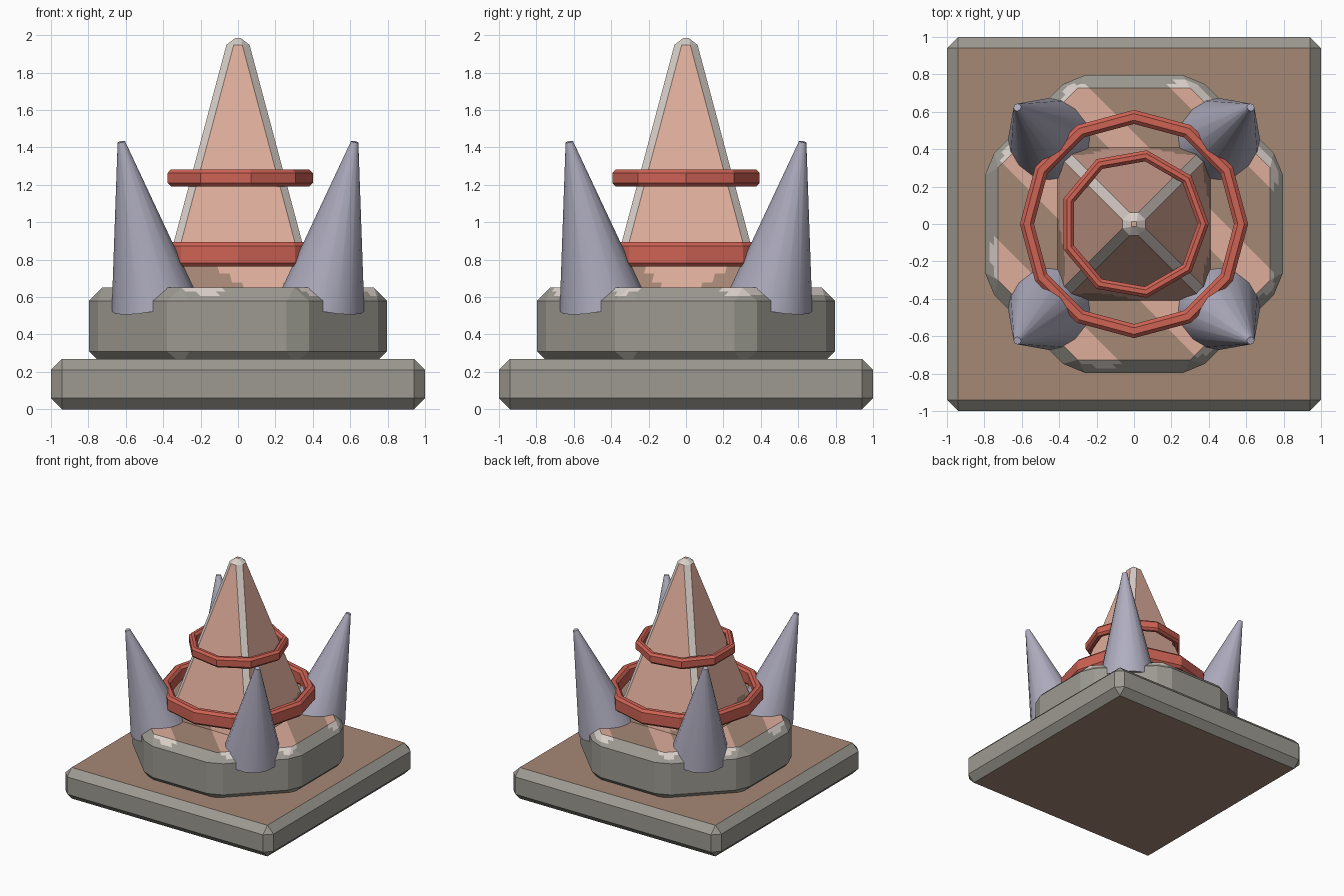
import bpy, bmesh, math
from mathutils import Vector

if "Cube" in bpy.data.objects:
    bpy.data.objects.remove(bpy.data.objects["Cube"])


def material(name, rgb):
    lin = [(c / 255 / 12.92) if c < 10 else ((c / 255 + 0.055) / 1.055) ** 2.4 for c in rgb]
    m = bpy.data.materials.new(name)
    m.diffuse_color = (*lin, 1)
    m.use_nodes = True
    m.node_tree.nodes["Principled BSDF"].inputs["Base Color"].default_value = m.diffuse_color
    return m


STONE = [material("brown_face", (166, 136, 118)), material("grey_trim", (156, 154, 145)),
         material("pink_face", (222, 173, 155)), material("pale_trim", (218, 208, 202))]
RED = material("red_ring", (206, 98, 84))
STEEL = material("steel_spike", (176, 174, 192))


def finish(name, bm, mats):
    bmesh.ops.recalc_face_normals(bm, faces=bm.faces)
    me = bpy.data.meshes.new(name)
    bm.to_mesh(me)
    bm.free()
    for m in mats:
        me.materials.append(m)
    ob = bpy.data.objects.new(name, me)
    bpy.context.collection.objects.link(ob)
    return ob


PERIOD, SHIFT = 0.65, 0.38


def is_light(p):
    # wavy border between the dark lower stone and the pale upper stone
    wave = math.cos(2 * math.pi * (p.x + p.y - SHIFT) / PERIOD)
    return p.z - 0.70 + 0.1 * wave > 0


def stone_block(name, sides, low, high, z0, z1, bevel, grey_sides, streaks):
    # low and high are the half widths at the bottom and the top
    bm = bmesh.new()
    k = 1 / math.cos(math.pi / sides)
    bmesh.ops.create_cone(bm, cap_ends=True, segments=sides, radius1=low * k,
                          radius2=high * k, depth=z1 - z0)
    turn = math.pi / sides
    # make the flats face the axes whatever the start angle of the primitive
    v = bm.verts[:][0].co
    turn -= math.atan2(v.y, v.x)
    for v in bm.verts:
        x, y = v.co.x, v.co.y
        v.co = (x * math.cos(turn) - y * math.sin(turn),
                x * math.sin(turn) + y * math.cos(turn), v.co.z + (z0 + z1) / 2)
    bm.normal_update()
    for f in bm.faces:
        f.material_index = 1 if grey_sides and abs(f.normal.z) < 0.5 else 0
    res = bmesh.ops.bevel(bm, geom=bm.edges[:], offset=bevel, segments=1,
                          affect='EDGES', profile=0.5, clamp_overlap=False)
    for f in res["faces"]:
        f.material_index = 1
    if streaks:
        step = PERIOD / 12
        cuts = [((SHIFT + i * step) / 2, 0) for i in range(-40, 28)]
        for s, _ in cuts:
            bmesh.ops.bisect_plane(bm, geom=bm.verts[:] + bm.edges[:] + bm.faces[:],
                                   plane_co=(s, s, 0), plane_no=Vector((1, 1, 0)).normalized())
        for i in range(9):
            bmesh.ops.bisect_plane(bm, geom=bm.verts[:] + bm.edges[:] + bm.faces[:],
                                   plane_co=(0, 0, 0.605 + i * 0.024), plane_no=(0, 0, 1))
        for f in bm.faces:
            if is_light(f.calc_center_median()):
                f.material_index += 2
    return finish(name, bm, STONE)


def ring(name, n, outer, inner, z0, z1, b):
    # bevelled rectangular section swept round n corners
    sec = [(outer, z0 + b), (outer, z1 - b), (outer - b, z1), (inner + b, z1),
           (inner, z1 - b), (inner, z0 + b), (inner + b, z0), (outer - b, z0)]
    bm = bmesh.new()
    loops = []
    for i in range(n):
        a = 2 * math.pi * i / n
        loops.append([bm.verts.new((r * math.cos(a), r * math.sin(a), z)) for r, z in sec])
    for i in range(n):
        p, q = loops[i], loops[(i + 1) % n]
        for j in range(8):
            k = (j + 1) % 8
            bm.faces.new((p[j], q[j], q[k], p[k]))
    return finish(name, bm, [RED])


def spike(name, sx, sy):
    # cone leaning outward along the diagonal
    base, tip = Vector((sx * 0.448, sy * 0.448, 0.57)), Vector((sx * 0.624, sy * 0.624, 1.43))
    axis = tip - base
    bm = bmesh.new()
    bmesh.ops.create_cone(bm, cap_ends=True, segments=16, radius1=0.232, radius2=0.02,
                          depth=axis.length)
    mat = axis.to_track_quat('Z', 'Y').to_matrix()
    for v in bm.verts:
        v.co = mat @ v.co + (base + tip) / 2
    ob = finish(name, bm, [STEEL])
    bpy.ops.object.select_all(action='DESELECT')
    ob.select_set(True)
    bpy.context.view_layer.objects.active = ob
    bpy.ops.object.shade_smooth_by_angle(angle=math.radians(40))


# stone parts
stone_block("base_slab", 4, 1.0, 1.0, 0.0, 0.27, 0.06, True, False)
stone_block("octagonal_tier", 8, 0.797, 0.797, 0.24, 0.65, 0.07, True, True)
stone_block("spire", 4, 0.448, 0.052, 0.5, 1.985, 0.038, False, True)

# red rings
ring("lower_ring", 12, 0.61, 0.535, 0.763, 0.893, 0.02)
ring("upper_ring", 9, 0.40, 0.34, 1.192, 1.282, 0.018)

# corner spikes
for side, sx in (("left", -1), ("right", 1)):
    for end, sy in (("front", -1), ("back", 1)):
        spike(f"spike_{end}_{side}", sx, sy)
